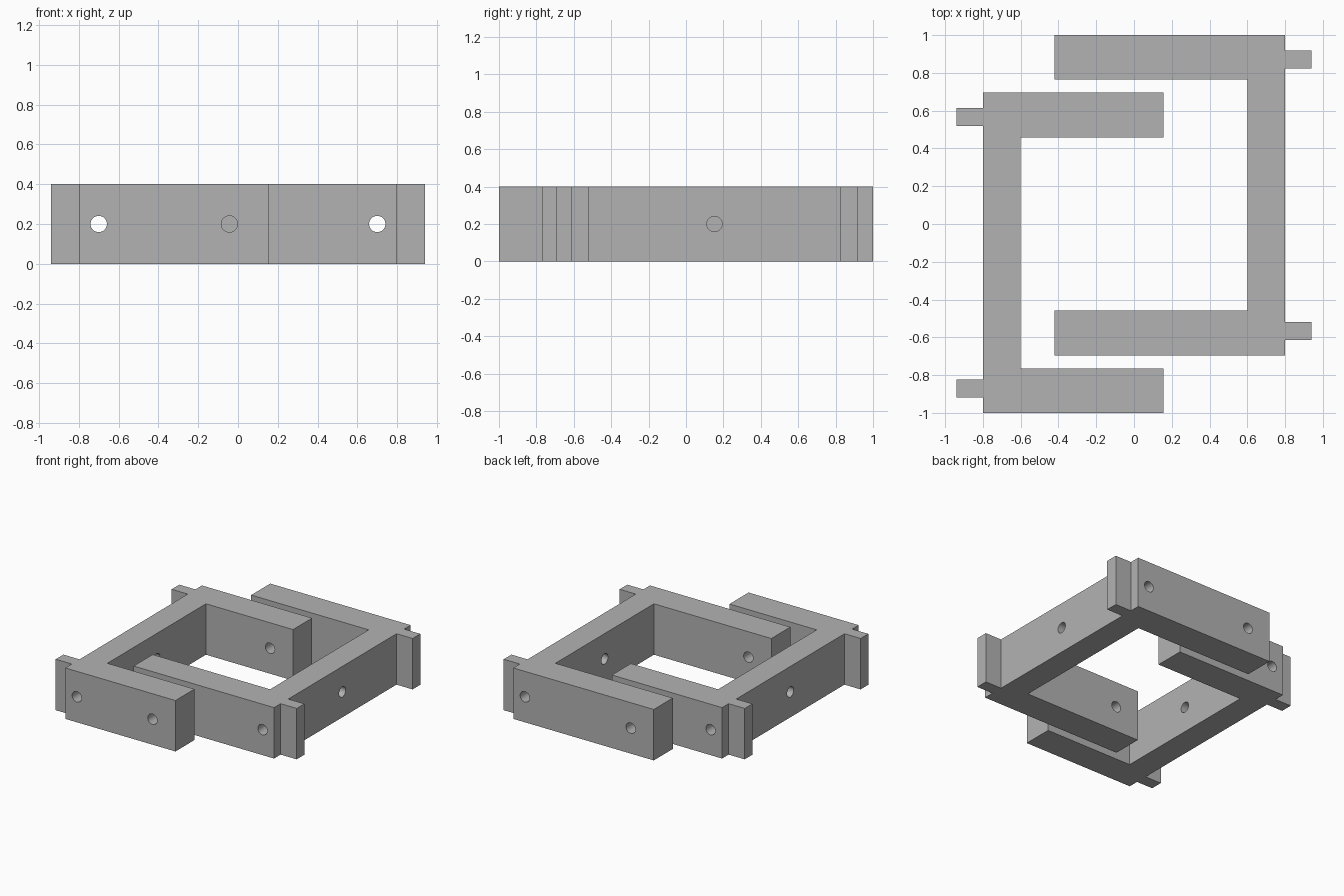
import bpy
import bmesh
from math import pi
from mathutils import Matrix, Vector

HEIGHT = 0.4
HOLE_RADIUS = 0.041
OUTER, INNER, TAB = 0.8, 0.6, 0.94      # spine faces and tab end along x
LOW, HIGH = -0.695, 1.0                 # ends of the spine along y
ARM = 0.236                             # arm thickness
TAB_INSET, TAB_WIDTH = 0.081, 0.095

cube = bpy.data.objects.get("Cube")
if cube:
    bpy.data.objects.remove(cube, do_unlink=True)

grey = bpy.data.materials.new("plain grey")
grey.use_nodes = True
colour = (0.45, 0.45, 0.45, 1)
grey.diffuse_color = colour
grey.node_tree.nodes["Principled BSDF"].inputs["Base Color"].default_value = colour


def add_object(name, bm):
    mesh = bpy.data.meshes.new(name)
    bmesh.ops.recalc_face_normals(bm, faces=bm.faces)
    bm.to_mesh(mesh)
    bm.free()
    mesh.materials.append(grey)
    obj = bpy.data.objects.new(name, mesh)
    bpy.context.collection.objects.link(obj)
    return obj


def drill(obj, centre, axis):
    """Cut a round hole right through the part along x or y."""
    bm = bmesh.new()
    turn = Matrix.Rotation(pi / 2, 4, "Y" if axis == "x" else "X")
    depth = 0.5 if axis == "x" else 3
    bmesh.ops.create_cone(bm, cap_ends=True, segments=32, radius1=HOLE_RADIUS,
                          radius2=HOLE_RADIUS, depth=depth,
                          matrix=Matrix.Translation(centre) @ turn)
    cutter = add_object("hole_cutter", bm)
    cutter.hide_render = True
    mod = obj.modifiers.new("hole", "BOOLEAN")
    mod.operation = "DIFFERENCE"
    mod.solver = "EXACT"
    mod.object = cutter
    bpy.context.view_layer.objects.active = obj
    bpy.ops.object.modifier_apply(modifier=mod.name)
    bpy.data.objects.remove(cutter, do_unlink=True)


def bracket(name, side, tip):
    """C-shaped bracket; side -1 turns it half way round the z axis."""
    low_tab, high_tab = LOW + TAB_INSET, HIGH - TAB_INSET
    profile = [
        (tip, LOW), (OUTER, LOW),
        (OUTER, low_tab), (TAB, low_tab),
        (TAB, low_tab + TAB_WIDTH), (OUTER, low_tab + TAB_WIDTH),
        (OUTER, high_tab - TAB_WIDTH), (TAB, high_tab - TAB_WIDTH),
        (TAB, high_tab), (OUTER, high_tab),
        (OUTER, HIGH), (tip, HIGH), (tip, HIGH - ARM),
        (INNER, HIGH - ARM), (INNER, LOW + ARM), (tip, LOW + ARM),
    ]
    bm = bmesh.new()
    base = bm.faces.new([bm.verts.new((side * x, side * y, 0)) for x, y in profile])
    top = bmesh.ops.extrude_face_region(bm, geom=[base])["geom"]
    bmesh.ops.translate(bm, vec=(0, 0, HEIGHT),
                        verts=[v for v in top if isinstance(v, bmesh.types.BMVert)])
    obj = add_object(name, bm)

    # Long bore down the spine, holes near the arm tips, cross hole mid spine
    spine, middle, z = (INNER + OUTER) / 2, (LOW + HIGH) / 2, HEIGHT / 2
    drill(obj, Vector((side * spine, 0, z)), "y")
    drill(obj, Vector((side * (tip + 0.2), 0, z)), "y")
    drill(obj, Vector((side * spine, side * middle, z)), "x")

    bpy.ops.object.select_all(action="DESELECT")
    obj.select_set(True)
    bpy.context.view_layer.objects.active = obj
    bpy.ops.object.shade_smooth_by_angle(angle=pi / 6)


bracket("long_armed_bracket", 1, -0.42)
bracket("short_armed_bracket", -1, -0.157)
